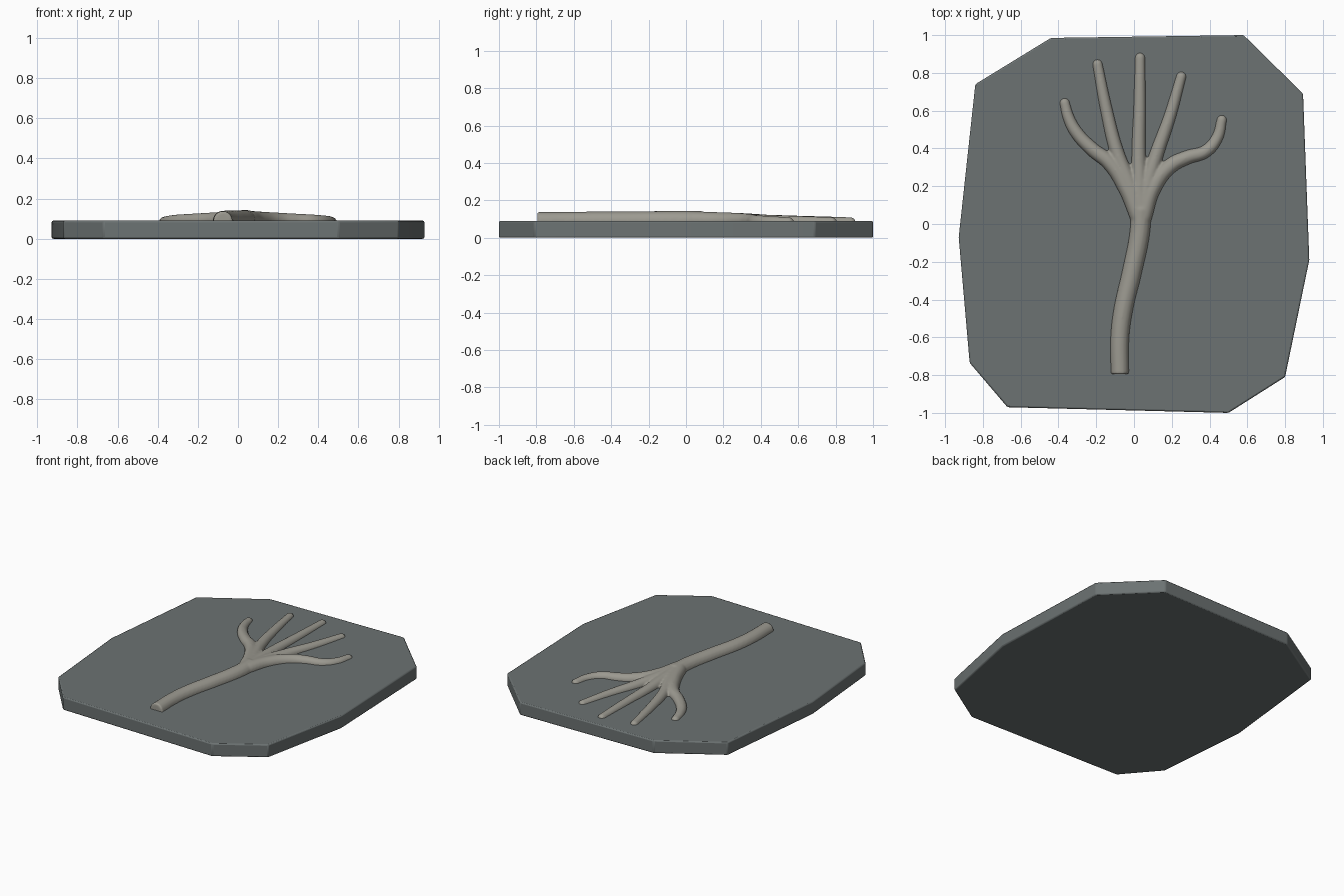
import bpy, bmesh
from mathutils import Vector

if "Cube" in bpy.data.objects:
    bpy.data.objects.remove(bpy.data.objects["Cube"])

SLAB_TOP = 0.09


def material(name, rgb):
    m = bpy.data.materials.new(name)
    m.diffuse_color = (*rgb, 1)
    m.use_nodes = True
    m.node_tree.nodes["Principled BSDF"].inputs["Base Color"].default_value = m.diffuse_color
    return m


def activate(ob):
    bpy.ops.object.select_all(action='DESELECT')
    ob.select_set(True)
    bpy.context.view_layer.objects.active = ob


# Stone slab: irregular ten-sided outline, extruded, edges eased
outline = [(-0.84, 0.74), (-0.44, 0.985), (0.58, 1.0), (0.895, 0.69), (0.928, -0.19),
           (0.80, -0.81), (0.50, -1.0), (-0.67, -0.97), (-0.87, -0.735), (-0.928, -0.07)]
bm = bmesh.new()
base = bm.faces.new([bm.verts.new((x, y, 0)) for x, y in outline])
top = bmesh.ops.extrude_face_region(bm, geom=[base])['geom']
bmesh.ops.translate(bm, vec=(0, 0, SLAB_TOP),
                    verts=[v for v in top if isinstance(v, bmesh.types.BMVert)])
bmesh.ops.recalc_face_normals(bm, faces=bm.faces)
mesh = bpy.data.meshes.new("slab")
bm.to_mesh(mesh)
bm.free()
slab = bpy.data.objects.new("slab", mesh)
bpy.context.collection.objects.link(slab)
mesh.materials.append(material("dark_stone", (0.15, 0.17, 0.17)))
bevel = slab.modifiers.new("eased_edges", 'BEVEL')
bevel.width = 0.008
bevel.segments = 2
activate(slab)
bpy.ops.object.shade_smooth_by_angle()

# Relief: stem and five arms as tapered tubes lying half in the slab
curve = bpy.data.curves.new("relief_paths", 'CURVE')
curve.dimensions = '3D'
curve.bevel_depth = 1.0
curve.bevel_resolution = 6
curve.resolution_u = 10
curve.use_fill_caps = True


def tube(points, r0, r1, z0, z1):
    """Tube through xy points, radius and height easing from start to end."""
    s = curve.splines.new('BEZIER')
    s.bezier_points.add(len(points) - 1)
    for i, (x, y) in enumerate(points):
        t = i / (len(points) - 1)
        b = s.bezier_points[i]
        b.co = (x, y, z0 + (z1 - z0) * t)
        b.radius = r0 + (r1 - r0) * t
        b.handle_left_type = b.handle_right_type = 'AUTO'


stem = [(-0.075, -0.795), (-0.075, -0.60), (-0.058, -0.46), (-0.01, -0.25),
        (0.03, -0.05), (0.038, 0.08)]
arms = [
    [(0.03, 0.03), (-0.04, 0.19), (-0.13, 0.325), (-0.22, 0.395), (-0.305, 0.485),
     (-0.345, 0.56), (-0.367, 0.64)],
    [(0.03, 0.03), (-0.02, 0.20), (-0.087, 0.37), (-0.145, 0.60), (-0.193, 0.845)],
    [(0.035, 0.03), (0.03, 0.20), (0.025, 0.37), (0.03, 0.62), (0.032, 0.88)],
    [(0.04, 0.03), (0.07, 0.20), (0.12, 0.37), (0.19, 0.57), (0.25, 0.78)],
    [(0.045, 0.03), (0.10, 0.19), (0.19, 0.305), (0.28, 0.352), (0.38, 0.385),
     (0.44, 0.455), (0.465, 0.55)],
]
tube(stem, 0.048, 0.055, SLAB_TOP, SLAB_TOP)
TIP_R, TIP_Z = 0.028, 0.082
for arm in arms:
    tube(arm, 0.048, TIP_R, 0.094, TIP_Z)

relief = bpy.data.objects.new("stem_and_arms", curve)
bpy.context.collection.objects.link(relief)
activate(relief)
bpy.ops.object.convert(target='MESH')
relief = bpy.context.object

# Rounded arm tips, with tube caps welded shut
bm = bmesh.new()
bm.from_mesh(relief.data)
bmesh.ops.remove_doubles(bm, verts=bm.verts, dist=0.0005)
for arm in arms:
    ret = bmesh.ops.create_icosphere(bm, subdivisions=3, radius=TIP_R)
    bmesh.ops.translate(bm, verts=ret['verts'], vec=Vector((*arm[-1], TIP_Z)))
bm.to_mesh(relief.data)
bm.free()

# Fuse into one blended form
remesh = relief.modifiers.new("fuse", 'REMESH')
remesh.mode = 'VOXEL'
remesh.voxel_size = 0.007
remesh.use_smooth_shade = True
smooth = relief.modifiers.new("blend", 'SMOOTH')
smooth.factor = 0.5
smooth.iterations = 5
relief.data.materials.clear()
relief.data.materials.append(material("pale_stone", (0.33, 0.32, 0.28)))
